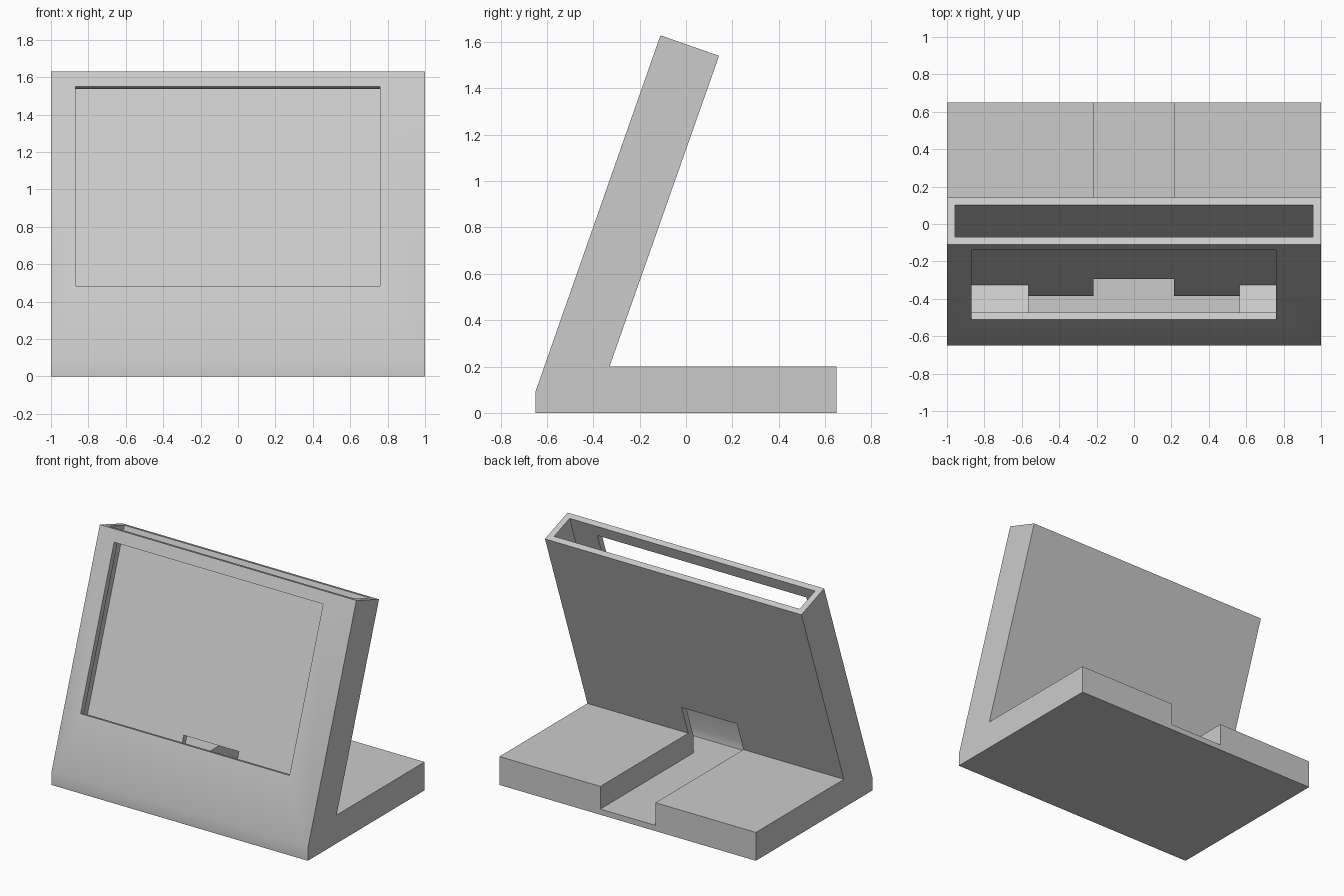
import bpy
import bmesh
import math

cube = bpy.data.objects.get("Cube")
if cube:
    bpy.data.objects.remove(cube, do_unlink=True)

LEAN = math.atan2(0.54, 1.54)
WALL, SLOT_BACK, THICK, HEIGHT = 0.042, 0.225, 0.268, 1.631


def lean(s, t):
    """Point (y, z) at s up the leaning front face and t behind it."""
    return (-0.65 + s * math.sin(LEAN) + t * math.cos(LEAN),
            0.09 + s * math.cos(LEAN) - t * math.sin(LEAN))


def prism(name, profile, x0, x1):
    """Extrude a (y, z) profile from x0 to x1."""
    bm = bmesh.new()
    face = bm.faces.new([bm.verts.new((x0, y, z)) for y, z in profile])
    ext = bmesh.ops.extrude_face_region(bm, geom=[face])
    verts = [v for v in ext["geom"] if isinstance(v, bmesh.types.BMVert)]
    bmesh.ops.translate(bm, verts=verts, vec=(x1 - x0, 0, 0))
    bmesh.ops.recalc_face_normals(bm, faces=bm.faces[:])
    mesh = bpy.data.meshes.new(name)
    bm.to_mesh(mesh)
    bm.free()
    obj = bpy.data.objects.new(name, mesh)
    bpy.context.collection.objects.link(obj)
    return obj


# Solid body: flat foot with a leaning upright
body = prism("tablet_stand", [
    (-0.65, 0), (0.65, 0), (0.65, 0.2), (-0.33, 0.2),
    lean(HEIGHT, THICK), lean(HEIGHT, 0), (-0.65, 0.09)], -1, 1)

cutters = [
    # Slot open at the top
    prism("slot_cutter", [lean(0.34, WALL), lean(0.34, SLOT_BACK),
                          lean(1.8, SLOT_BACK), lean(1.8, WALL)], -0.957, 0.957),
    # Screen window through the front wall
    prism("window_cutter", [lean(0.418, -0.1), lean(0.418, 0.1),
                            lean(1.547, 0.1), lean(1.547, -0.1)], -0.87, 0.76),
    # Cable pocket below the slot
    prism("pocket_cutter", [lean(0.4, WALL), lean(0.4, SLOT_BACK),
                            lean(0.159, SLOT_BACK), (-0.385, 0.04),
                            (-0.6, 0.04), lean(0.02, WALL)], -0.565, 0.565),
    # Cable channel along the foot and through the back wall
    prism("channel_cutter", [(-0.45, 0.04), (0.8, 0.04), (0.8, 0.3),
                             (-0.237, 0.403), (-0.315, 0.431),
                             (-0.45, 0.2)], -0.217, 0.213),
]

bpy.context.view_layer.objects.active = body
for cutter in cutters:
    mod = body.modifiers.new(cutter.name, "BOOLEAN")
    mod.operation = "DIFFERENCE"
    mod.solver = "EXACT"
    mod.object = cutter
    bpy.ops.object.modifier_apply(modifier=mod.name)
    bpy.data.objects.remove(cutter, do_unlink=True)

# Single grey plastic
grey = bpy.data.materials.new("light_grey")
grey.use_nodes = True
colour = (0.6, 0.6, 0.6, 1)
grey.diffuse_color = colour
grey.node_tree.nodes["Principled BSDF"].inputs["Base Color"].default_value = colour
body.data.materials.clear()
body.data.materials.append(grey)

bpy.ops.object.select_all(action="DESELECT")
body.select_set(True)
bpy.ops.object.shade_smooth_by_angle(angle=math.radians(30))
